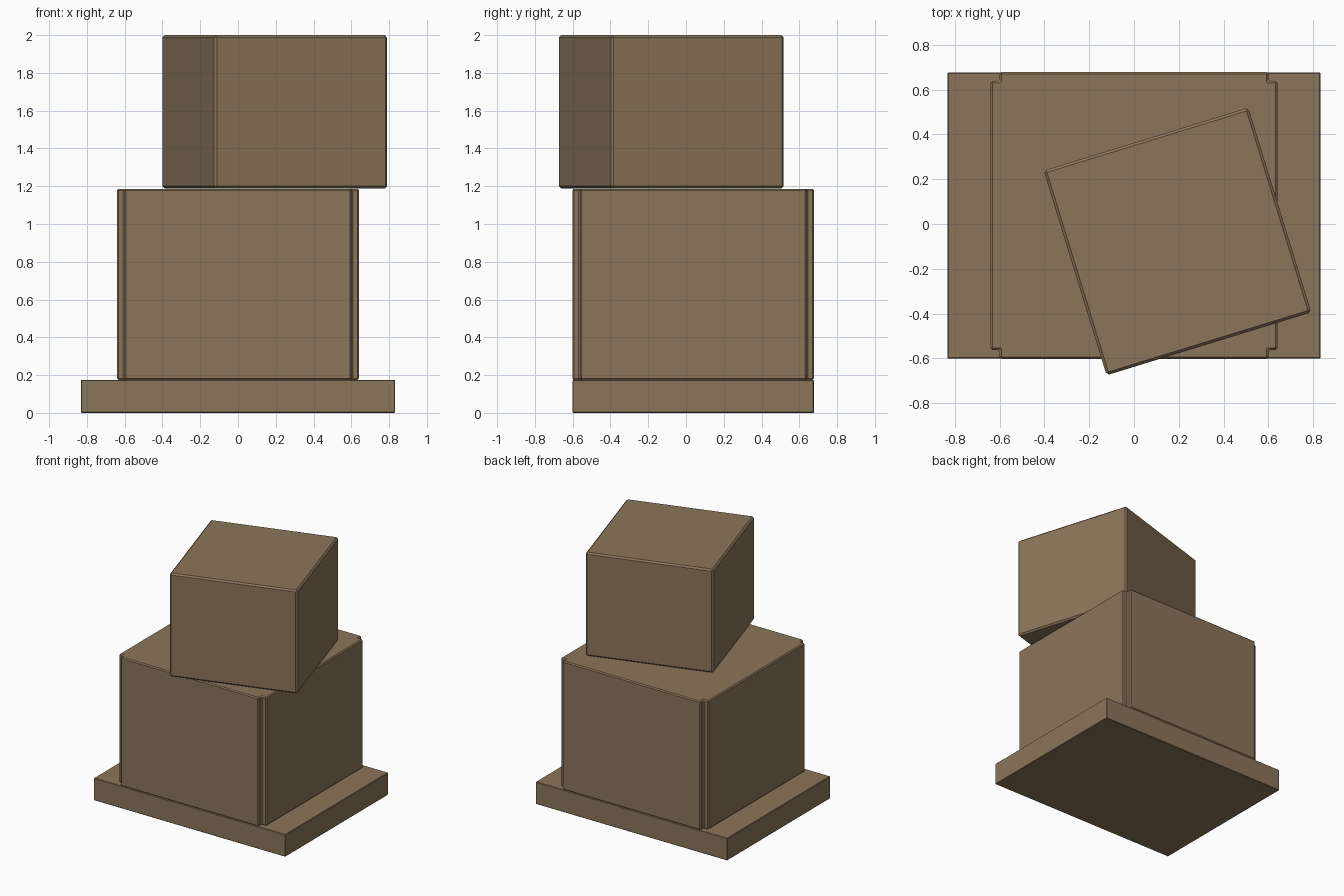
import bpy, bmesh, math

if "Cube" in bpy.data.objects:
    bpy.data.objects.remove(bpy.data.objects["Cube"])

wood = bpy.data.materials.new("cardboard_brown")
wood.diffuse_color = (0.26, 0.18, 0.10, 1)
wood.use_nodes = True
wood.node_tree.nodes["Principled BSDF"].inputs["Base Color"].default_value = wood.diffuse_color


def prism(name, profile, height, loc, turn=0, bevel=0.008):
    """Extrude a flat outline upward and soften its edges."""
    bm = bmesh.new()
    face = bm.faces.new([bm.verts.new((x, y, 0)) for x, y in profile])
    ext = bmesh.ops.extrude_face_region(bm, geom=[face], use_keep_orig=True)
    top = [g for g in ext["geom"] if isinstance(g, bmesh.types.BMVert)]
    bmesh.ops.translate(bm, verts=top, vec=(0, 0, height))
    bmesh.ops.recalc_face_normals(bm, faces=bm.faces)
    mesh = bpy.data.meshes.new(name)
    bm.to_mesh(mesh)
    bm.free()
    ob = bpy.data.objects.new(name, mesh)
    bpy.context.collection.objects.link(ob)
    ob.location = loc
    ob.rotation_euler.z = turn
    mesh.materials.append(wood)
    mod = ob.modifiers.new("soft_edges", "BEVEL")
    mod.width = bevel
    mod.segments = 1
    return ob


def rect(hx, hy):
    return [(-hx, -hy), (hx, -hy), (hx, hy), (-hx, hy)]


# Square outline with a small step cut out of each corner
a, b = 0.60, 0.64
notched = [(-a, -b), (a, -b), (a, -a), (b, -a), (b, a), (a, a),
           (a, b), (-a, b), (-a, a), (-b, a), (-b, -a), (-a, -a)]

# Flat base slab
prism("base_slab", rect(0.832, 0.639), 0.175, (0, 0.038, 0), bevel=0.004)

# Large crate with notched corners
prism("large_crate", notched, 1.011, (0, 0.038, 0.175))

# Smaller box, turned and set off centre
prism("top_box", rect(0.478, 0.478), 0.812, (0.194, -0.078, 1.188),
      turn=math.radians(17.1), bevel=0.012)
